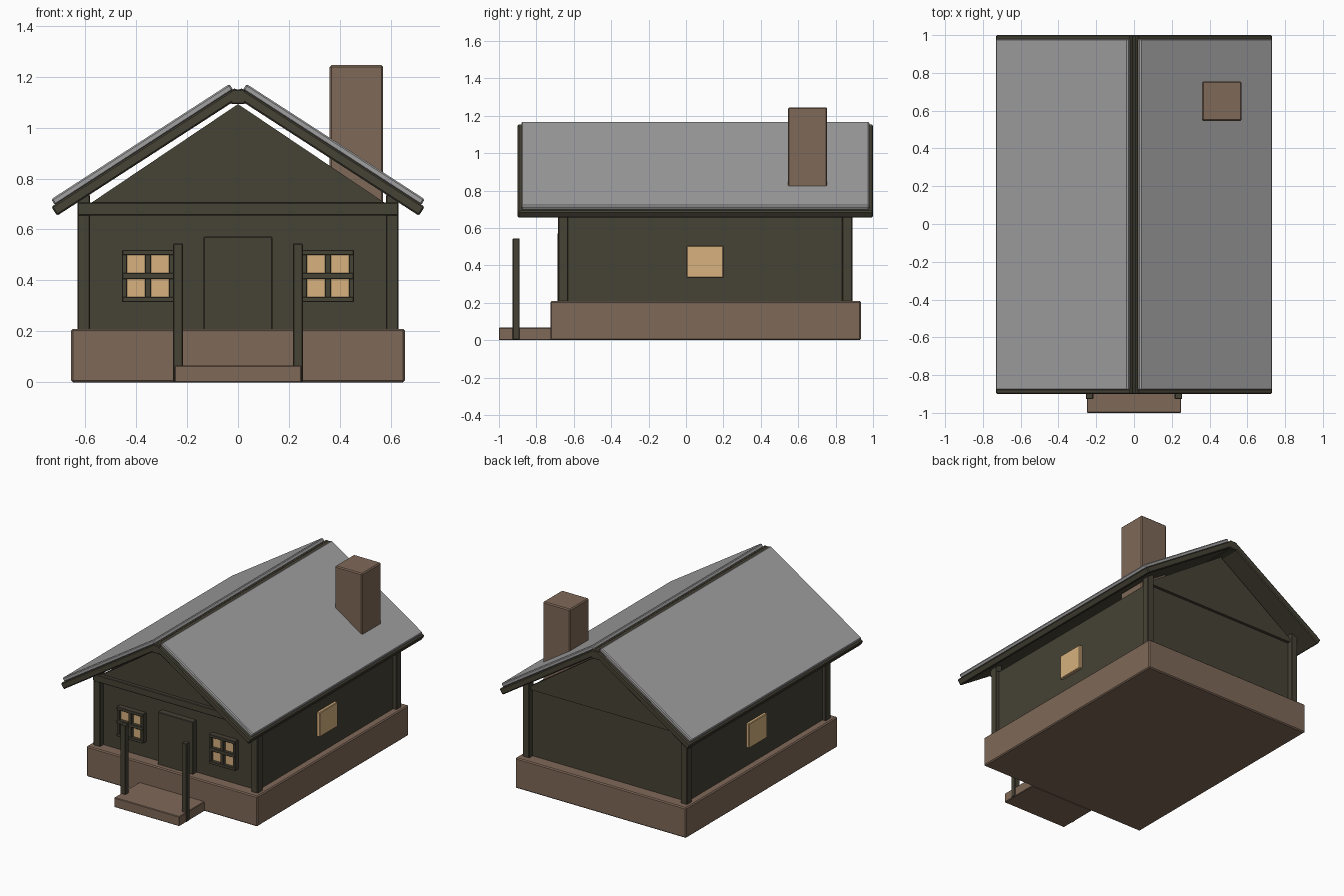
import bpy
import bmesh
from mathutils import Vector

cube = bpy.data.objects.get("Cube")
if cube:
    bpy.data.objects.remove(cube, do_unlink=True)


def make_material(name, rgb):
    mat = bpy.data.materials.new(name)
    mat.use_nodes = True
    color = (*rgb, 1)
    mat.diffuse_color = color
    mat.node_tree.nodes["Principled BSDF"].inputs["Base Color"].default_value = color
    return mat


timber = make_material("dark timber", (0.061, 0.054, 0.036))
masonry = make_material("brown masonry", (0.212, 0.140, 0.098))
slate = make_material("grey roofing", (0.35, 0.35, 0.356))
glow = make_material("warm glass", (0.68, 0.44, 0.21))


def prism(name, profile, y0, y1, mat, bevel=0.004):
    """Extrude an (x, z) profile from y0 to y1, with slightly softened edges."""
    bm = bmesh.new()
    face = bm.faces.new([bm.verts.new((x, y0, z)) for x, z in profile])
    ext = bmesh.ops.extrude_face_region(bm, geom=[face])
    moved = [g for g in ext["geom"] if isinstance(g, bmesh.types.BMVert)]
    bmesh.ops.translate(bm, verts=moved, vec=(0, y1 - y0, 0))
    bmesh.ops.recalc_face_normals(bm, faces=bm.faces)
    mesh = bpy.data.meshes.new(name)
    bm.to_mesh(mesh)
    bm.free()
    mesh.materials.append(mat)
    obj = bpy.data.objects.new(name, mesh)
    bpy.context.collection.objects.link(obj)
    if bevel:
        mod = obj.modifiers.new("soft edges", "BEVEL")
        mod.width = bevel
        mod.segments = 1
    return obj


def box(name, x, y, z, mat, bevel=0.004):
    profile = [(x[0], z[0]), (x[1], z[0]), (x[1], z[1]), (x[0], z[1])]
    return prism(name, profile, y[0], y[1], mat, bevel)


def span(center, half):
    return (center - half, center + half)


# Base, step and chimney
box("foundation", (-0.655, 0.655), (-0.725, 0.935), (0, 0.21), masonry, 0.007)
box("porch_step", (-0.25, 0.25), (-1.0, -0.72), (0, 0.067), masonry)
box("chimney", (0.36, 0.57), (0.545, 0.755), (0.69, 1.245), masonry, 0.007)

# Walls, front beam and door
box("walls", (-0.605, 0.605), (-0.645, 0.85), (0.2, 0.68), timber)
box("front_beam", (-0.63, 0.63), (-0.69, -0.64), (0.655, 0.705), timber)
box("door", (-0.135, 0.135), (-0.688, -0.64), (0.205, 0.572), timber)

# Gable ends, stopping short of the roof
gable = [(-0.62, 0.675), (0.62, 0.675), (0, 1.092)]
prism("front_gable", gable, -0.665, -0.625, timber, 0)
prism("back_gable", gable, 0.83, 0.87, timber, 0)

# Ridge beam
box("ridge_beam", (-0.028, 0.028), (-0.9, 1.0), (1.092, 1.15), timber)

along = Vector((0.84, 0.543)).normalized()
up = Vector((-along.y, along.x))


def roof_slab(name, side, start, length, thick, y0, y1, mat):
    a = Vector(start)
    pts = [a, a + along * length, a + along * length + up * thick, a + up * thick]
    prism(name, [(-side * p.x, p.y) for p in pts], y0, y1, mat, 0.006)


for side, label in ((1, "left"), (-1, "right")):
    # Roof layers
    roof_slab(label + "_roof_deck", side, (-0.71, 0.654), 0.86, 0.042, -0.9, 1.0, timber)
    roof_slab(label + "_roof_covering", side, (-0.718, 0.695), 0.833, 0.028,
              -0.88, 0.98, slate)

    # Corner and porch posts
    for end, y in (("front", -0.657), ("back", 0.862)):
        box(f"{label}_{end}_corner_post", span(side * 0.605, 0.025),
            span(y, 0.027), (0.205, 0.735), timber)
    box(label + "_porch_post", span(side * 0.235, 0.02), span(-0.908, 0.019),
        (0.002, 0.545), timber)

    # Side window
    box(label + "_side_window", span(side * 0.605, 0.02), (0.003, 0.2),
        (0.335, 0.505), glow)

    # Front window: glass, two uprights, two rails and crossing bars
    cx, cz = side * 0.353, 0.418
    box(label + "_front_glass", span(cx, 0.095), (-0.66, -0.64), span(cz, 0.095), glow, 0)
    for i, d in enumerate((-0.092, 0, 0.092)):
        half = 0.012 if d == 0 else 0.01
        box(f"{label}_window_upright_{i}", span(cx + d, half), (-0.68, -0.64),
            span(cz, 0.101), timber, 0.002)
        box(f"{label}_window_rail_{i}", span(cx, 0.101), (-0.682, -0.64),
            span(cz + d, half), timber, 0.002)
